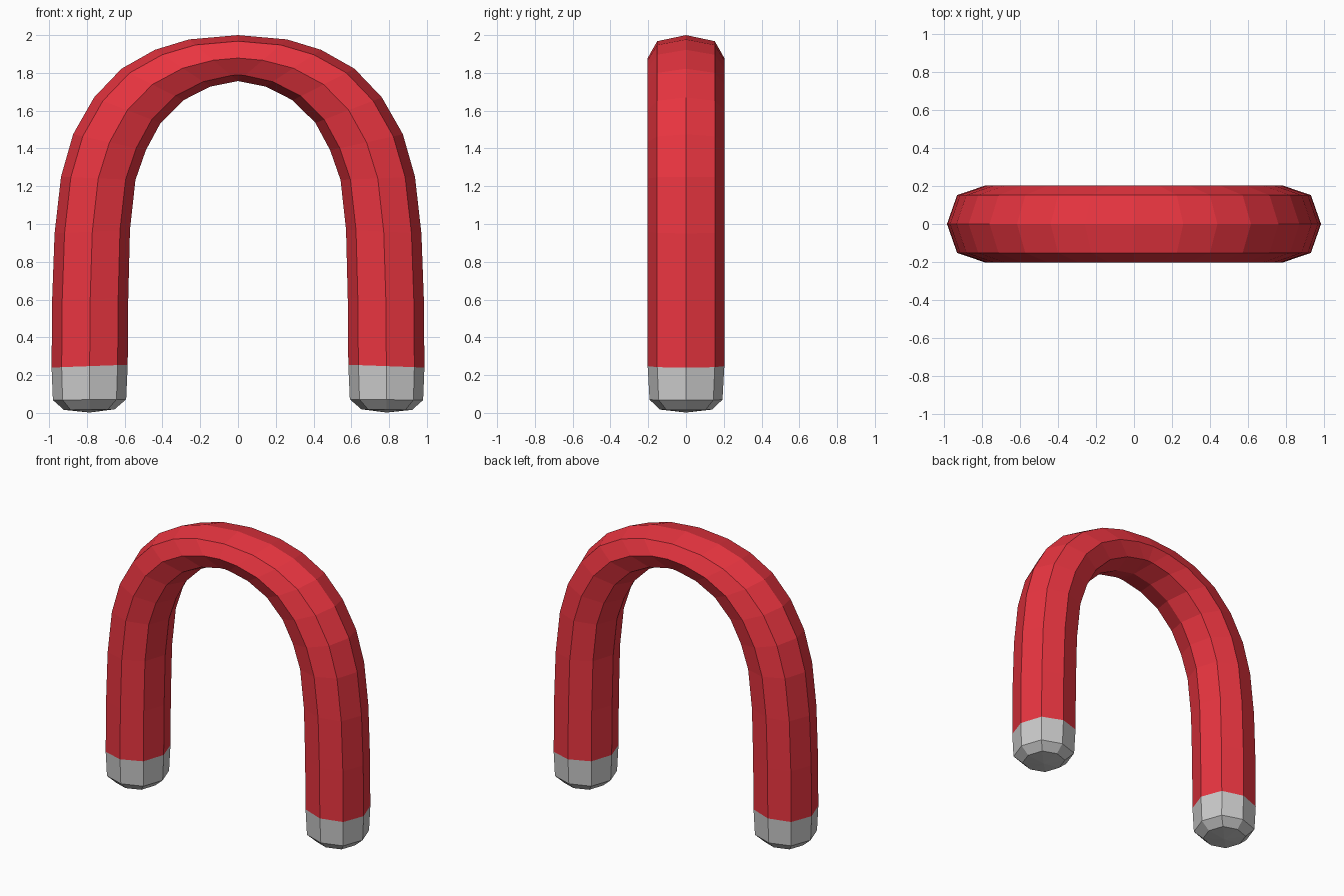
import bpy, bmesh

if "Cube" in bpy.data.objects:
    bpy.data.objects.remove(bpy.data.objects["Cube"])

# octagonal section: (fraction from centre towards outer side, fraction of depth)
SECTION = [(1, 0), (.735, .75), (0, 1), (-.735, .75), (-1, 0), (-.735, -.75), (0, -1), (.735, -.75)]

# right half, each ring: outer x, outer z, inner x, inner z, half depth
BODY = [(0, 2, 0, 1.757, .203), (.26, 1.977, 0.002, 1.757, .203), (.44, 1.922, .145, 1.728, .203),
        (.617, 1.822, .29, 1.655, .203), (.762, 1.67, .41, 1.535, .203), (.873, 1.475, .488, 1.39, .203),
        (.937, 1.25, .543, 1.233, .203), (.971, .95, .572, .97, .203), (.984, .6, .581, .61, .203),
        (.987, .24, .584, .255, .203)]
TIP = [BODY[-1], (.98, .068, .592, .072, .193), (.922, .016, .653, .019, .138)]


def material(name, color):
    m = bpy.data.materials.new(name)
    m.diffuse_color = (*color, 1)
    m.use_nodes = True
    m.node_tree.nodes["Principled BSDF"].inputs["Base Color"].default_value = m.diffuse_color
    return m


def swept_half(name, rings, cap_point, mat):
    bm = bmesh.new()
    loops = []
    for ox, oz, ix, iz, depth in rings:
        cx, cz, dx, dz = (ox + ix) / 2, (oz + iz) / 2, (ox - ix) / 2, (oz - iz) / 2
        loops.append([bm.verts.new((cx + a * dx, b * depth, cz + a * dz)) for a, b in SECTION])
    for p, q in zip(loops, loops[1:]):
        for i in range(8):
            j = (i + 1) % 8
            bm.faces.new((p[i], p[j], q[j], q[i]))
    if cap_point:
        c = bm.verts.new(cap_point)
        for i in range(8):
            bm.faces.new((loops[-1][i], loops[-1][(i + 1) % 8], c))
    bmesh.ops.remove_doubles(bm, verts=bm.verts, dist=.004)
    bmesh.ops.recalc_face_normals(bm, faces=bm.faces)
    # an open tube should face away from its own centreline
    f = min(bm.faces, key=lambda f: f.calc_center_median().y)
    if f.normal.y > 0:
        bmesh.ops.reverse_faces(bm, faces=bm.faces)
    me = bpy.data.meshes.new(name)
    bm.to_mesh(me)
    bm.free()
    me.materials.append(mat)
    ob = bpy.data.objects.new(name, me)
    bpy.context.collection.objects.link(ob)
    mod = ob.modifiers.new("mirror", 'MIRROR')
    mod.use_axis[0] = True
    return ob


# red horseshoe arch and bare metal pole tips
swept_half("horseshoe_body", BODY, None, material("red", (.81, .035, .051)))
swept_half("pole_tips", TIP, (.787, 0, .002), material("metal", (.72, .72, .72)))
